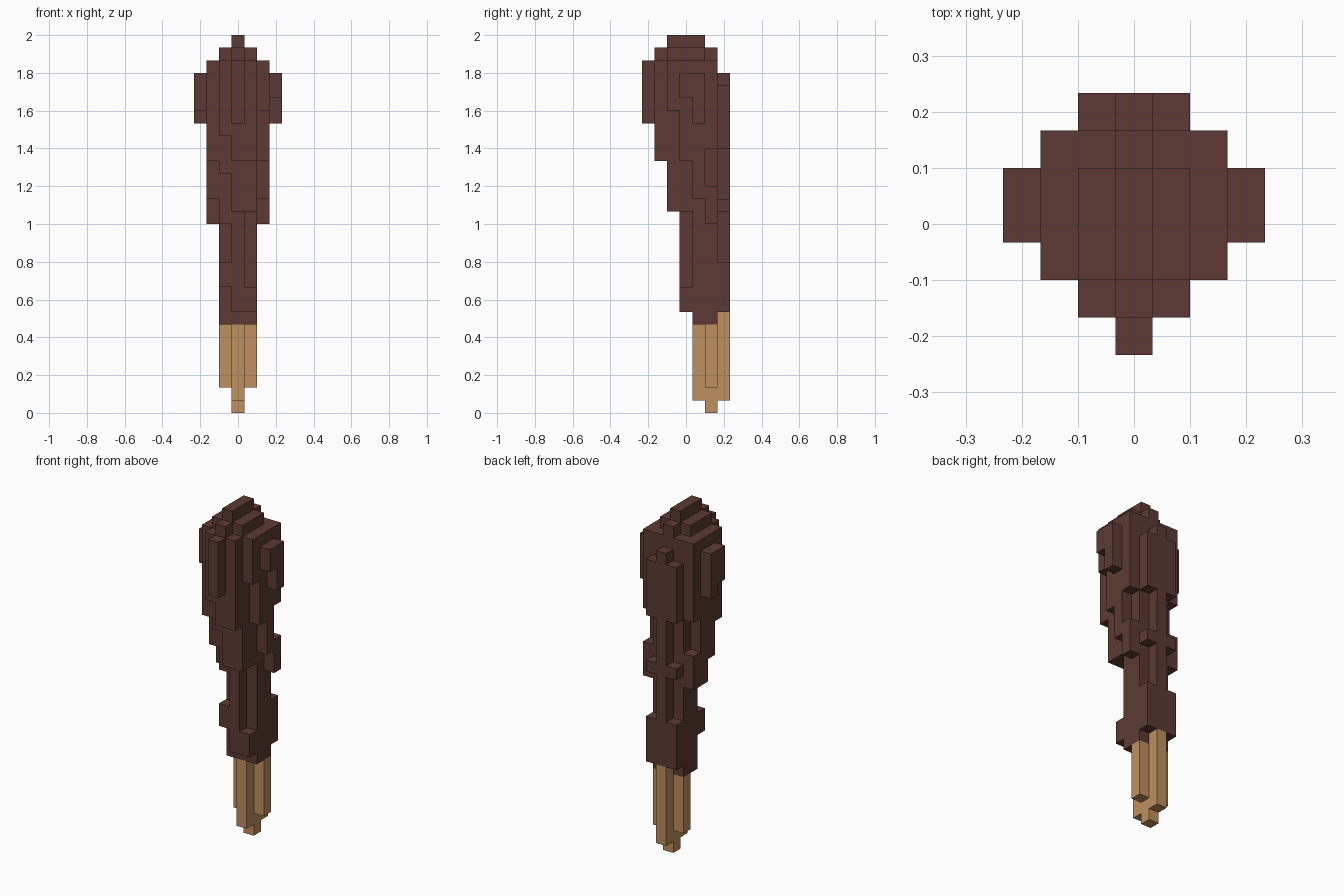
import bpy
import bmesh
from mathutils import Vector

old = bpy.data.objects.get("Cube")
if old:
    bpy.data.objects.remove(old, do_unlink=True)

U = 2 / 30  # edge of one block


def make_material(name, rgb):
    mat = bpy.data.materials.new(name)
    mat.use_nodes = True
    mat.diffuse_color = (*rgb, 1)
    mat.node_tree.nodes["Principled BSDF"].inputs["Base Color"].default_value = (*rgb, 1)
    return mat


def fill(columns):
    """Turn columns (x, y, bottom, top) into a set of block cells."""
    return {(x, y, z) for x, y, bottom, top in columns for z in range(bottom, top)}


def mirrored(columns):
    return columns + [(-x, y, b, t) for x, y, b, t in columns]


def build(name, cells, solid, mat):
    """Skin the cells, leaving out faces hidden against other blocks."""
    bm = bmesh.new()
    for cell in sorted(cells):
        for axis in range(3):
            for sign in (-1, 1):
                step = [0, 0, 0]
                step[axis] = sign
                if tuple(c + s for c, s in zip(cell, step)) in solid:
                    continue
                centre = Vector(cell) + Vector((0, 0, 0.5)) + Vector(step) / 2
                a, b = Vector((0, 0, 0)), Vector((0, 0, 0))
                a[(axis + 1) % 3] = 0.5
                b[(axis + 2) % 3] = 0.5 * sign
                corners = (centre - a - b, centre + a - b, centre + a + b, centre - a + b)
                bm.faces.new([bm.verts.new(p * U) for p in corners])
    bmesh.ops.remove_doubles(bm, verts=bm.verts, dist=0.001)
    # Merge coplanar squares into large flat faces
    bmesh.ops.dissolve_limit(bm, angle_limit=0.01, verts=bm.verts, edges=bm.edges)
    mesh = bpy.data.meshes.new(name)
    bm.to_mesh(mesh)
    bm.free()
    mesh.materials.append(mat)
    obj = bpy.data.objects.new(name, mesh)
    bpy.context.collection.objects.link(obj)
    return obj


# Stick: plus-shaped shaft with a stepped tip
stick = fill([(0, 2, 0, 7), (0, 1, 1, 7), (0, 3, 1, 8), (1, 2, 2, 7), (-1, 2, 2, 7)])

# Coating: middle slice, from front to back
middle = [(0, -3, 23, 28), (0, -2, 20, 29), (0, -1, 16, 30), (0, 0, 8, 30),
          (0, 1, 7, 30), (0, 2, 7, 29), (0, 3, 8, 27)]

# Coating: parts that match on both sides
both = mirrored([(1, 1, 7, 29), (1, 2, 7, 28),
                 (1, 3, 8, 12), (1, 3, 16, 17), (1, 3, 21, 26),
                 (2, 2, 15, 18), (2, 2, 21, 28), (3, 1, 23, 27)])

# Coating: uneven drips on the +x side
left = [(1, -2, 20, 28), (1, -1, 16, 29), (1, 0, 16, 29), (1, 0, 8, 10),
        (2, -1, 24, 28), (2, 0, 20, 28), (2, 1, 17, 28), (3, 0, 25, 27)]

# Coating: uneven drips on the -x side
right = [(-1, -2, 22, 28), (-1, -1, 19, 29), (-1, 0, 15, 29), (-1, 0, 10, 12),
         (-2, -1, 20, 28), (-2, 0, 17, 28), (-2, 1, 15, 28), (-3, 0, 24, 27)]

coating = fill(middle + both + left + right)
solid = stick | coating

build("stick", stick, solid, make_material("light_wood", (0.515, 0.279, 0.112)))
build("coating", coating, solid, make_material("dark_brown", (0.109, 0.042, 0.033)))
